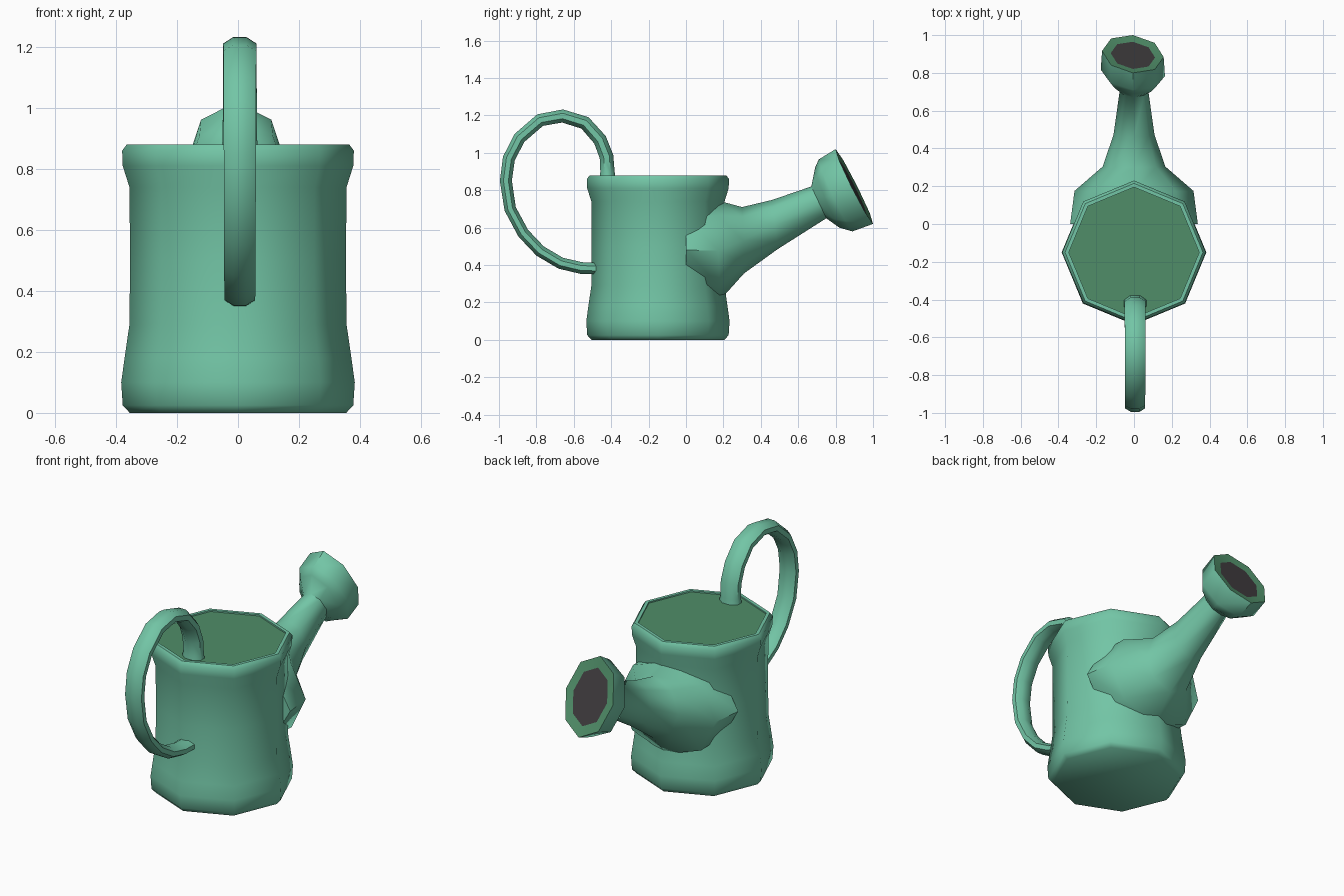
import bpy, math
from mathutils import Vector

if "Cube" in bpy.data.objects:
    bpy.data.objects.remove(bpy.data.objects["Cube"])

def material(name, color):
    m = bpy.data.materials.new(name)
    m.diffuse_color = (*color, 1)
    m.use_nodes = True
    m.node_tree.nodes["Principled BSDF"].inputs["Base Color"].default_value = m.diffuse_color
    return m

GREEN = material("green", (0.17, 0.56, 0.38))
DARK = material("dark_green", (0.08, 0.27, 0.14))
GREY = material("grey", (0.05, 0.045, 0.048))

def loft(name, rings, mat, caps=(True, True)):
    """Skin a list of equal-length point rings, optionally closing the ends."""
    n = len(rings[0])
    verts = [p for r in rings for p in r]
    faces = [(i * n + k, i * n + (k + 1) % n, (i + 1) * n + (k + 1) % n, (i + 1) * n + k)
             for i in range(len(rings) - 1) for k in range(n)]
    if caps[0]:
        faces.append(tuple(reversed(range(n))))
    if caps[1]:
        faces.append(tuple(range(len(verts) - n, len(verts))))
    me = bpy.data.meshes.new(name)
    me.from_pydata(verts, [], faces)
    me.materials.append(mat)
    ob = bpy.data.objects.new(name, me)
    bpy.context.collection.objects.link(ob)
    bpy.ops.object.select_all(action='DESELECT')
    ob.select_set(True)
    bpy.context.view_layer.objects.active = ob
    if len(rings) > 1:
        bpy.ops.object.mode_set(mode='EDIT')
        bpy.ops.mesh.select_all(action='SELECT')
        bpy.ops.mesh.normals_make_consistent(inside=False)
        bpy.ops.object.mode_set(mode='OBJECT')
        bpy.ops.object.shade_smooth_by_angle(angle=math.radians(55))
    return ob

def level_ring(r, z):
    return [(r * math.cos(k * math.pi / 4), -0.15 + r * math.sin(k * math.pi / 4), z)
            for k in range(8)]

def tilted_ring(top, bottom, w, yaw=0.0, scale=1.0, push=0.0):
    """Octagon whose top and bottom corners are given in the y-z plane."""
    t, b = Vector((0, *top)), Vector((0, *bottom))
    c, h = (t + b) / 2, (t - b) / 2 * scale
    c += Vector((0, h.z, -h.y)).normalized() * push
    pts = []
    for k in range(8):
        a = k * math.pi / 4
        x = w * scale * math.sin(a)
        p = c + h * math.cos(a)
        pts.append((x - 0.006 * (yaw > 0), p.y - yaw * x, p.z))
    return pts

# Octagonal can with swollen foot and rim
profile = [(0.355, 0), (0.378, 0.025), (0.383, 0.10), (0.372, 0.18), (0.356, 0.29),
           (0.354, 0.50), (0.356, 0.74), (0.378, 0.81), (0.38, 0.86), (0.365, 0.88), (0.345, 0.88),
           (0.345, 0.868)]
loft("can", [level_ring(r, z) for r, z in profile], GREEN, (True, False))
loft("can_top", [level_ring(0.348, 0.872)], DARK, (False, True))

# Spout flaring out of the can, ending in the rose
spout = [((0.0, 0.72), (0.0, 0.24), 0.338), ((0.17, 0.745), (0.18, 0.21), 0.315),
         ((0.30, 0.71), (0.31, 0.355), 0.165), ((0.46, 0.748), (0.49, 0.485), 0.108),
         ((0.67, 0.82), (0.75, 0.65), 0.075)]
rose = [((0.69, 0.92), (0.82, 0.60), 0.135), ((0.71, 0.965), (0.89, 0.58), 0.17),
        ((0.80, 1.02), (1.0, 0.62), 0.163)]
rim = rose[-1]
loft("spout", [tilted_ring(*s) for s in spout] + [tilted_ring(*s, yaw=0.1) for s in rose],
     GREEN, (True, False))
loft("rose_rim", [tilted_ring(*rim, yaw=0.1, scale=s, push=p)
                  for s, p in ((1, 0), (0.72, -0.008))], DARK, (False, False))
loft("rose_face", [list(reversed(tilted_ring(*rim, yaw=0.1, scale=0.72, push=-0.008)))],
     GREY, (False, True))

# Looped handle swept along a path
path = [(-0.42, 0.86), (-0.42, 0.90), (-0.425, 0.98), (-0.46, 1.07), (-0.54, 1.16),
        (-0.66, 1.197), (-0.78, 1.175), (-0.89, 1.08), (-0.947, 0.97), (-0.963, 0.85),
        (-0.94, 0.70), (-0.87, 0.57), (-0.78, 0.475), (-0.67, 0.41), (-0.56, 0.384),
        (-0.48, 0.382)]
rings = []
for i, (y, z) in enumerate(path):
    y0, z0 = path[max(i - 1, 0)]
    y1, z1 = path[min(i + 1, len(path) - 1)]
    d = Vector((y1 - y0, z1 - z0)).normalized()
    thick = 0.048 if i == 0 else 0.042 - 0.008 * min(1, i / 10)
    wide = 0.062 if i == 0 else 0.058 - 0.007 * i / 15
    rings.append([(0.006 + wide * math.cos(a), y - d.y * thick * math.sin(a),
                   z + d.x * thick * math.sin(a))
                  for a in ((k + 0.5) * math.pi / 4 for k in range(8))])
rings = [[(0.006 + (x - 0.006) * 1.06, y, z) for x, y, z in r] for r in rings]
loft("handle", rings, GREEN)
